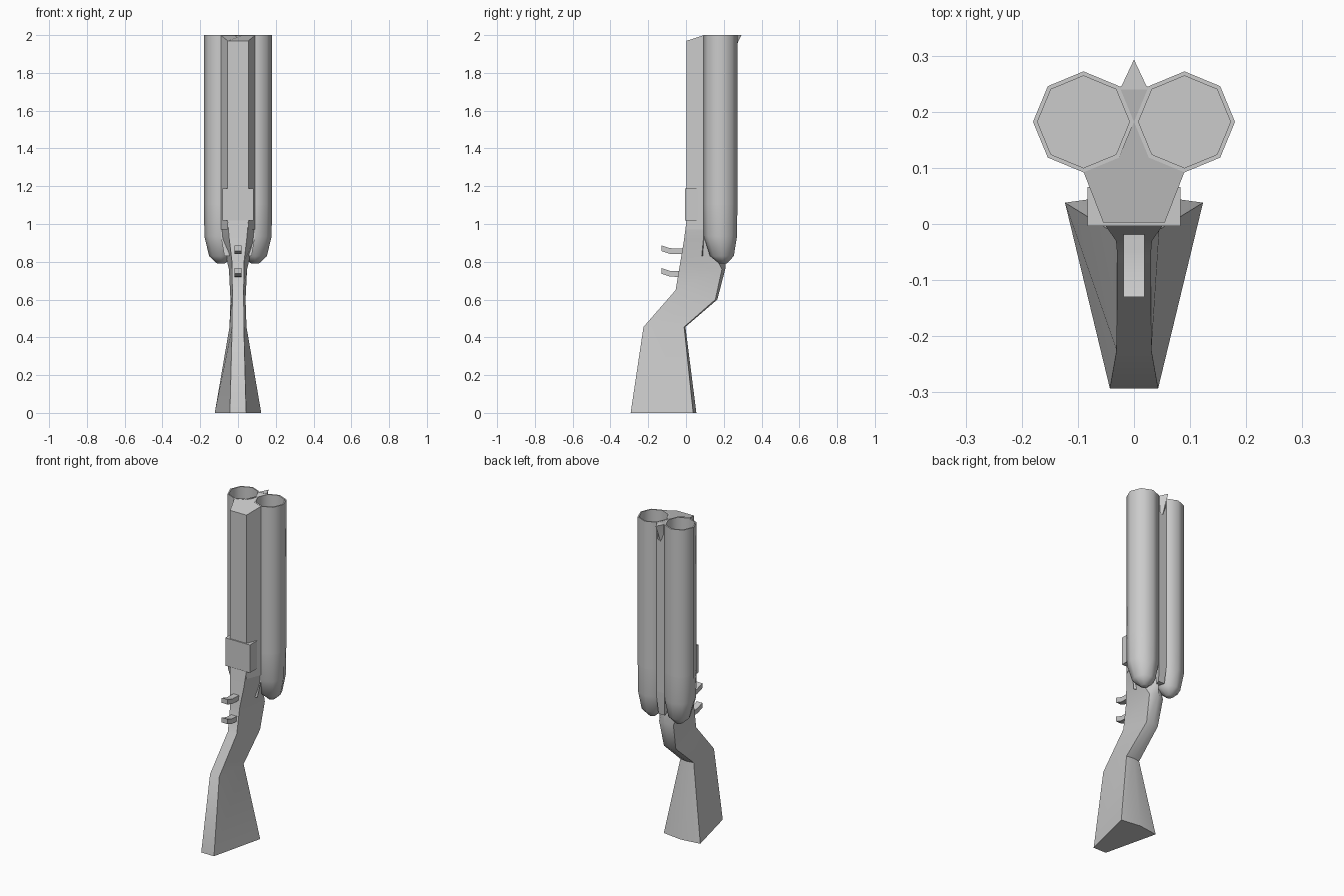
import bpy, bmesh, math

if "Cube" in bpy.data.objects:
    bpy.data.objects.remove(bpy.data.objects["Cube"])


def loft(name, rings, angle=50):
    """Skin a list of equal-length closed rings and cap both ends."""
    bm = bmesh.new()
    loops = [[bm.verts.new(p) for p in ring] for ring in rings]
    n = len(loops[0])
    for a, b in zip(loops, loops[1:]):
        for i in range(n):
            j = (i + 1) % n
            bm.faces.new((a[i], a[j], b[j], b[i]))
    bm.faces.new(loops[0][::-1])
    bm.faces.new(loops[-1])
    bmesh.ops.recalc_face_normals(bm, faces=bm.faces[:])
    mesh = bpy.data.meshes.new(name)
    bm.to_mesh(mesh)
    bm.free()
    obj = bpy.data.objects.new(name, mesh)
    bpy.context.collection.objects.link(obj)
    bpy.ops.object.select_all(action='DESELECT')
    obj.select_set(True)
    bpy.context.view_layer.objects.active = obj
    bpy.ops.object.shade_smooth_by_angle(angle=math.radians(angle))
    return obj


def octagon(cx, cy, z, r):
    return [(cx + r * math.cos(i * math.pi / 4), cy + r * math.sin(i * math.pi / 4), z)
            for i in range(8)]


# Barrels with open bores, and the rounded breech lobes beneath them
for side, label in ((-1, "left"), (1, "right")):
    cx = side * 0.09
    loft(label + "_barrel", [octagon(cx, 0.182, z, r) for z, r in
                             ((1.1, 0.09), (2, 0.09), (2, 0.082), (1.11, 0.082))])
    loft(label + "_breech", [octagon(cx, y, z, r) for z, y, r in
                             ((0.79, 0.195, 0.02), (0.83, 0.19, 0.063),
                              (0.935, 0.182, 0.088), (1.1, 0.182, 0.09))])

# Fore-end: trapezoid under the barrels plus the web that joins them
half = [(0.055, 0.003), (0.09, 0.093), (0.026, 0.119), (0.003, 0.182), (0.026, 0.245)]
outline = half + [(-x, y) for x, y in reversed(half)]
loft("fore_end", [[(x, y, 0.97) for x, y in outline],
                  [(x, y, 1.97 if y < 0.05 else 1.999) for x, y in outline]], 40)
breech_web = [(x, y) for x, y in outline if y > 0.05]
loft("breech_web", [[(x * 0.8, y - 0.01, 0.83) for x, y in breech_web],
                    [(x, y, 0.93) for x, y in breech_web],
                    [(x, y, 1.1) for x, y in breech_web]])

# Stock and grip: front half-width, y, z; back half-width, y, z; spine y, z
sections = [
    (0.043, -0.293, 0, 0.123, 0.038, 0, 0.055, 0),
    (0.031, -0.225, 0.455, 0.045, -0.010, 0.455, -0.003, 0.455),
    (0.030, -0.055, 0.65, 0.040, 0.155, 0.60, 0.166, 0.60),
    (0.032, -0.030, 0.80, 0.048, 0.190, 0.76, 0.210, 0.77),
    (0.046, -0.010, 0.92, 0.086, 0.110, 0.92, 0.210, 0.90),
    (0.055, 0.003, 1.02, 0.090, 0.093, 1.02, 0.182, 1.02),
]
loft("stock", [[(-fw, fy, fz), (fw, fy, fz), (bw, by, bz), (0, sy, sz), (-bw, by, bz)]
               for fw, fy, fz, bw, by, bz, sy, sz in sections])

# Hinge block at the rear of the fore-end
loft("hinge_block", [[(-0.083, -0.004, z), (0.083, -0.004, z),
                      (0.083, 0.066, z), (-0.083, 0.066, z)] for z in (1.018, 1.188)])

# Two curved triggers
for name, base in (("rear_trigger", 0.72), ("front_trigger", 0.84)):
    path = [(0.02, 0), (-0.045, 0), (-0.085, 0.002), (-0.13, 0.017)]
    loft(name, [[(-0.019, y, base + z), (0.019, y, base + z),
                 (0.019, y, base + z + 0.03), (-0.019, y, base + z + 0.03)]
                for y, z in path])

# Triangular front sight, tapering down to the barrel rib
loft("front_sight", [[(-0.025, 0.24, z), (0.025, 0.24, z), (0, tip, z)]
                     for z, tip in ((1.89, 0.246), (1.94, 0.265), (2.0, 0.293))])
